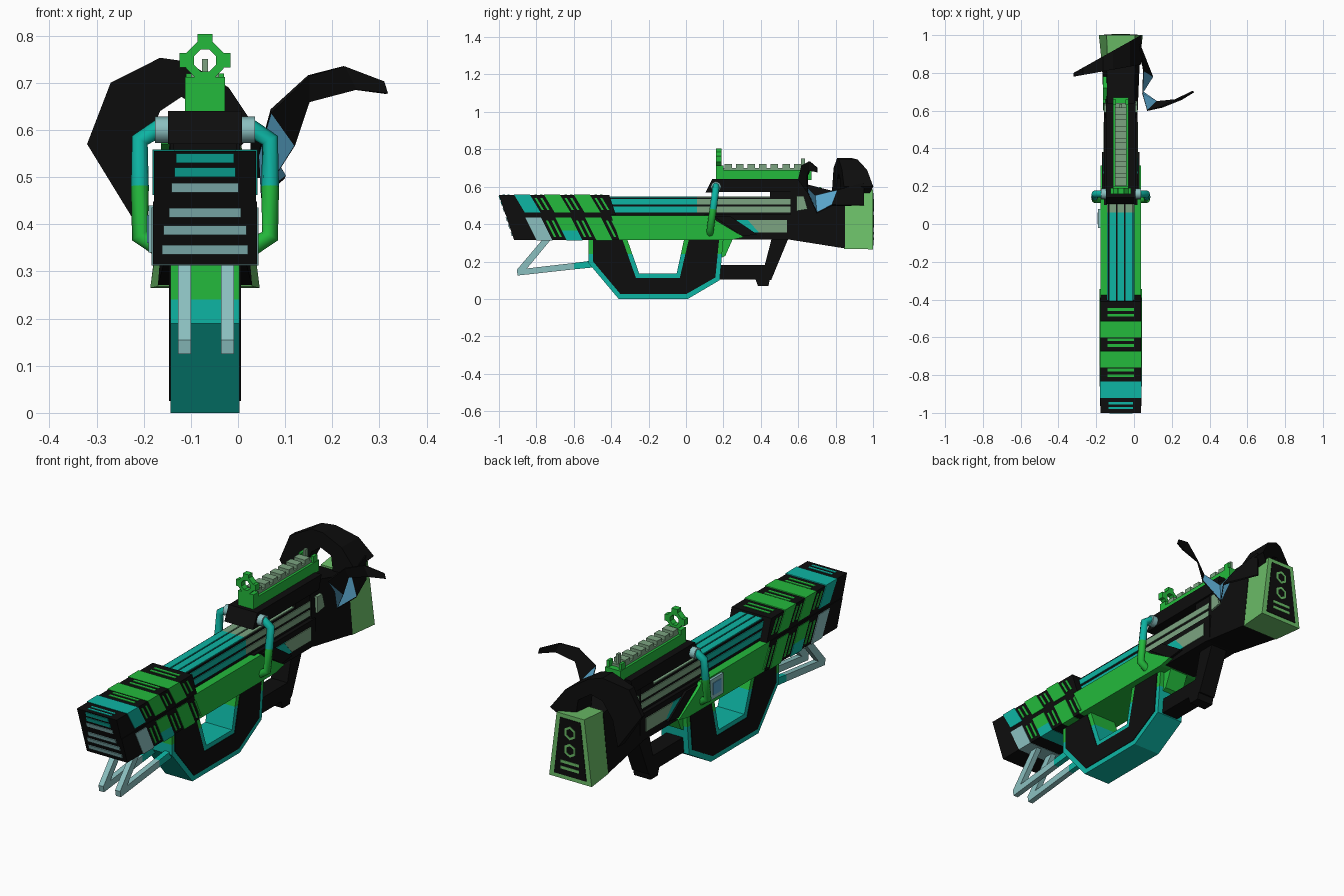
import bpy, bmesh, math
from mathutils import Vector

cube = bpy.data.objects.get("Cube")
if cube:
    bpy.data.objects.remove(cube)

CX = -0.07  # centre line of the body


def material(name, rgb):
    m = bpy.data.materials.new(name)
    m.use_nodes = True
    m.diffuse_color = (*rgb, 1)
    m.node_tree.nodes["Principled BSDF"].inputs["Base Color"].default_value = (*rgb, 1)
    return m


BLACK = material("black", (.004, .004, .004))
GREEN = material("bright green", (.017, .49, .045))
TEAL = material("teal", (.004, .46, .37))
SAGE = material("grey green", (.2, .37, .22))
PALE = material("pale teal", (.26, .53, .53))
LEAF = material("light green", (.15, .52, .14))
BLUE = material("sky blue", (.1, .38, .6))


def finish(name, bm, *mats):
    bmesh.ops.recalc_face_normals(bm, faces=bm.faces)
    me = bpy.data.meshes.new(name)
    bm.to_mesh(me)
    bm.free()
    ob = bpy.data.objects.new(name, me)
    bpy.context.collection.objects.link(ob)
    for m in mats:
        me.materials.append(m)
    return ob


def loft(name, a, b, mat):
    """Solid between two matching outlines."""
    bm = bmesh.new()
    va, vb = [bm.verts.new(p) for p in a], [bm.verts.new(p) for p in b]
    bm.faces.new(va)
    bm.faces.new(vb[::-1])
    for i in range(len(a)):
        j = (i + 1) % len(a)
        bm.faces.new((va[i], vb[i], vb[j], va[j]))
    return finish(name, bm, mat)


def prism(name, pts, half, mat, cx=CX):
    """Side outline (y, z) extruded across x."""
    return loft(name, [(cx - half, y, z) for y, z in pts],
                [(cx + half, y, z) for y, z in pts], mat)


def box(name, half, y0, y1, z0, z1, mat, cx=CX, lean=0):
    s = lean * (z1 - z0)
    return prism(name, [(y0 + s, z0), (y1 + s, z0), (y1, z1), (y0, z1)], half, mat, cx)


def split_height(ob, z, low):
    """Second colour below a height."""
    bm = bmesh.new()
    bm.from_mesh(ob.data)
    bmesh.ops.bisect_plane(bm, geom=bm.verts[:] + bm.edges[:] + bm.faces[:],
                           plane_co=(0, 0, z), plane_no=(0, 0, 1))
    ob.data.materials.append(low)
    for f in bm.faces:
        f.material_index = int(f.calc_center_median().z < z)
    bm.to_mesh(ob.data)
    bm.free()


def tube(name, pts, r, mat):
    cu = bpy.data.curves.new(name, "CURVE")
    cu.dimensions = "3D"
    cu.bevel_depth, cu.bevel_resolution, cu.use_fill_caps = r, 2, True
    sp = cu.splines.new("POLY")
    sp.points.add(len(pts) - 1)
    for p, co in zip(sp.points, pts):
        p.co = (*co, 1)
    cu.materials.append(mat)
    ob = bpy.data.objects.new(name, cu)
    bpy.context.collection.objects.link(ob)


def ring(name, c, r_out, r_in, depth, sides, mat, turn=0):
    """Faceted ring facing along y."""
    bm = bmesh.new()
    rows = []
    for r, y in ((r_out, 0), (r_out, depth), (r_in, depth), (r_in, 0)):
        angs = [turn + math.tau * k / sides for k in range(sides)]
        rows.append([bm.verts.new((c[0] + r * math.cos(a), c[1] + y, c[2] + r * math.sin(a)))
                     for a in angs])
    for i in range(4):
        p, q = rows[i], rows[(i + 1) % 4]
        for k in range(sides):
            n = (k + 1) % sides
            bm.faces.new((p[k], p[n], q[n], q[k]))
    return finish(name, bm, mat)


# Front shroud: two leaning blocks wrapped in colour bands
box("upper_shroud", .108, -1, -.41, .448, .555, BLACK, lean=.33)
box("lower_shroud", .11, -.963, -.40, .315, .448, BLACK, lean=.33)
for y, col, low in ((-.92, TEAL, PALE), (-.76, GREEN, GREEN), (-.6, GREEN, GREEN)):
    box("upper_band", .111, y, y + .085, .462, .558, col, lean=.6)
    band = box("lower_band", .113, y + .06, y + .145, .312, .436, low, lean=.5)
    if y == -.76:
        split_height(band, .365, TEAL)
    for k in (.11, .14):
        box("thin_band", .07, y + k, y + k + .014, .5, .557, GREEN)
        box("upper_side_line", .1105, y + k, y + k + .012, .475, .54, GREEN, lean=.6)
        box("lower_side_line", .1125, y + k + .06, y + k + .072, .33, .42, GREEN, lean=.5)
for y in (-.98, -.955):
    box("front_thin_band", .065, y, y + .012, .5, .557, TEAL)
for z, half, col in ((.54, .061, TEAL), (.51, .065, TEAL), (.477, .071, PALE),
                     (.424, .076, PALE), (.387, .088, PALE), (.346, .091, PALE)):
    y = -1 + .33 * (.555 - z)
    box("muzzle_slat", half, y - .007, y + .01, z - .01, z + .01, col, lean=.33)

# Barrel housing with long strips, teal in front and grey green behind
box("barrel_core", .068, -.42, .58, .44, .542, BLACK)
for y0, y1, col in ((-.41, .06, TEAL), (.06, .57, SAGE)):
    for z in (.463, .505):
        box("barrel_side_strip", .072, y0, y1, z, z + .03, col)
    for k in (-1, 0, 1):
        box("barrel_top_strip", .018, y0, y1, .53, .547, col, CX + k * .043)

# Receiver
prism("receiver", [(-.42, .315), (.24, .315), (.31, .33), (.16, .42), (.13, .447), (-.42, .447)],
      .108, GREEN)
prism("rear_receiver", [(.1, .318), (.58, .318), (.58, .45), (.1, .45)], .088, BLACK)
prism("rear_wedge", [(.15, .44), (.24, .44), (.38, .345), (.3, .335)], .1, BLACK)
prism("side_panel_front", [(.25, .422), (.35, .422), (.41, .355), (.36, .355)], .091, TEAL)
prism("side_panel", [(.33, .422), (.54, .422), (.54, .355), (.39, .355)], .092, SAGE)
box("side_clip", .006, -.02, .08, .34, .44, PALE, CX - .114)
box("side_clip_inset", .003, 0, .06, .36, .42, BLUE, CX - .12)

# Thumbhole grip: coloured rim with a dark core
rim = prism("grip_rim", [(-.52, .32), (-.52, .19), (-.36, 0), (.01, 0), (.18, .1), (.2, .32),
                         (-.01, .32), (-.05, .135), (-.25, .135), (-.315, .32)], .073, GREEN)
split_height(rim, .24, TEAL)
prism("grip_core", [(-.497, .318), (-.497, .2), (-.35, .025), (0, .025), (.157, .115), (.177, .318),
                    (.015, .318), (-.033, .113), (-.268, .113), (-.34, .318)], .076, BLACK)
prism("grip_rear_fin", [(.19, .32), (.19, .22), (.21, .23), (.25, .32)], .05, GREEN)

# Rear handle
box("handle_bar", .045, .17, .45, .105, .18, BLACK)
prism("handle_post", [(.4, .1), (.455, .1), (.55, .33), (.46, .33)], .045, BLACK)
prism("handle_foot", [(.37, .11), (.385, .068), (.44, .068), (.455, .13)], .045, BLACK)

# Bent front rods
for x in (-.1135, -.0225):
    prism("front_rod", [(-.765, .32), (-.905, .155), (-.9, .125), (-.6, .158),
                        (-.6, .192), (-.85, .163), (-.72, .32)], .0135, PALE, x)
    prism("front_rod_end", [(-.6, .158), (-.5, .168), (-.5, .205), (-.6, .192)], .0135, TEAL, x)

# Upper block, sight rail and sights
prism("carry_block", [(.105, .57), (.14, .64), (.64, .64), (.62, .572)], .078, BLACK)
box("block_support", .068, .45, .6, .53, .58, BLACK)
box("sight_rail", .042, .17, .67, .635, .69, GREEN)
box("rail_strip", .03, .2, .64, .69, .701, SAGE)
for k in range(7):
    box("rail_tooth", .03, .205 + k * .062, .245 + k * .062, .7, .72, SAGE)
box("sight_base", .042, .16, .2, .635, .712, GREEN)
ring("sight_ring", (CX, .16, .747), .043, .025, .03, 8, GREEN, math.pi / 8)
box("sight_top_tab", .016, .16, .19, .78, .803, GREEN)
for s in (-1, 1):
    box("sight_side_tab", .009, .16, .19, .732, .763, GREEN, CX + s * .045)
    box("rear_sight_wing", .007, .63, .66, .69, .72, GREEN, CX + s * .033)
box("rear_sight_post", .006, .615, .635, .7, .75, SAGE)

# Side arms joining block and receiver
for s in (-1, 1):
    tube("arm_joint", [(CX + s * .078, .16, .6), (CX + s * .106, .16, .6)], .028, PALE)
    tube("upper_arm", [(CX + s * .095, .16, .605), (CX + s * .138, .158, .578),
                       (CX + s * .138, .145, .48)], .019, TEAL)
    tube("lower_arm", [(CX + s * .138, .145, .48), (CX + s * .138, .13, .375),
                       (CX + s * .09, .128, .345)], .019, GREEN)


def section(y, z0, z1, w0, w1):
    return [(CX - w0, y, z0), (CX + w0, y, z0), (CX + w1, y, z1), (CX - w1, y, z1)]


# Stock and butt pad
loft("stock", section(.56, .316, .635, .088, .07), section(.85, .27, .56, .1, .075), BLACK)
loft("butt_pad", section(.845, .268, .57, .1, .07), section(1, .265, .585, .116, .075), LEAF)
loft("butt_panel", section(.99, .285, .565, .088, .055), section(1.003, .285, .565, .088, .055), BLACK)
for z in (.5, .415):
    ring("butt_hex", (CX, .998, z), .034, .022, .007, 6, LEAF, math.pi / 6)
for z in (.315, .345):
    box("butt_slot", .05, .998, 1.005, z, z + .014, LEAF)
prism("stock_vent", [(.59, .47), (.65, .48), (.63, .55), (.59, .55)], .089, SAGE)
for tri in ([(.6, .44), (.74, .38), (.64, .52)], [(.66, .57), (.78, .54), (.72, .6)]):
    prism("stock_triangle", tri, .01, GREEN, CX - .083)

# Curved horn sweeping over the right rear
horn = [(-.01, .55), (.04, .6), (-.02, .69), (-.11, .745), (-.165, .753), (-.27, .7), (-.32, .57),
        (-.225, .415), (-.205, .55), (-.165, .64), (-.12, .67), (-.07, .64), (-.06, .55)]
loft("horn", [(x, .78 + .18 * (x + .32), z) for x, z in horn],
     [(x, .8 + .56 * (x + .32), z) for x, z in horn], BLACK)

# Twisted ribbon on the left rear
strip = [((.03, .95, .62), (.03, .95, .5)), ((.05, .81, .58), (.1, .78, .5)),
         ((.045, .69, .55), (.05, .7, .46)), ((.07, .6, .64), (.12, .65, .57)),
         ((.15, .62, .715), (.15, .65, .66)), ((.225, .66, .735), (.25, .66, .685)),
         ((.308, .7, .702), (.316, .7, .677))]
bm = bmesh.new()
rows = [[bm.verts.new(p) for p in pair] for pair in strip]
faces = [bm.faces.new((a[0], a[1], b[1], b[0])) for a, b in zip(rows, rows[1:])]
patches = [faces[1], faces[2]]
bmesh.ops.inset_individual(bm, faces=patches, thickness=.018)
for f in patches:
    f.material_index = 1
ribbon = finish("ribbon", bm, BLACK, BLUE)
mod = ribbon.modifiers.new("thickness", "SOLIDIFY")
mod.thickness, mod.offset = .008, 0
